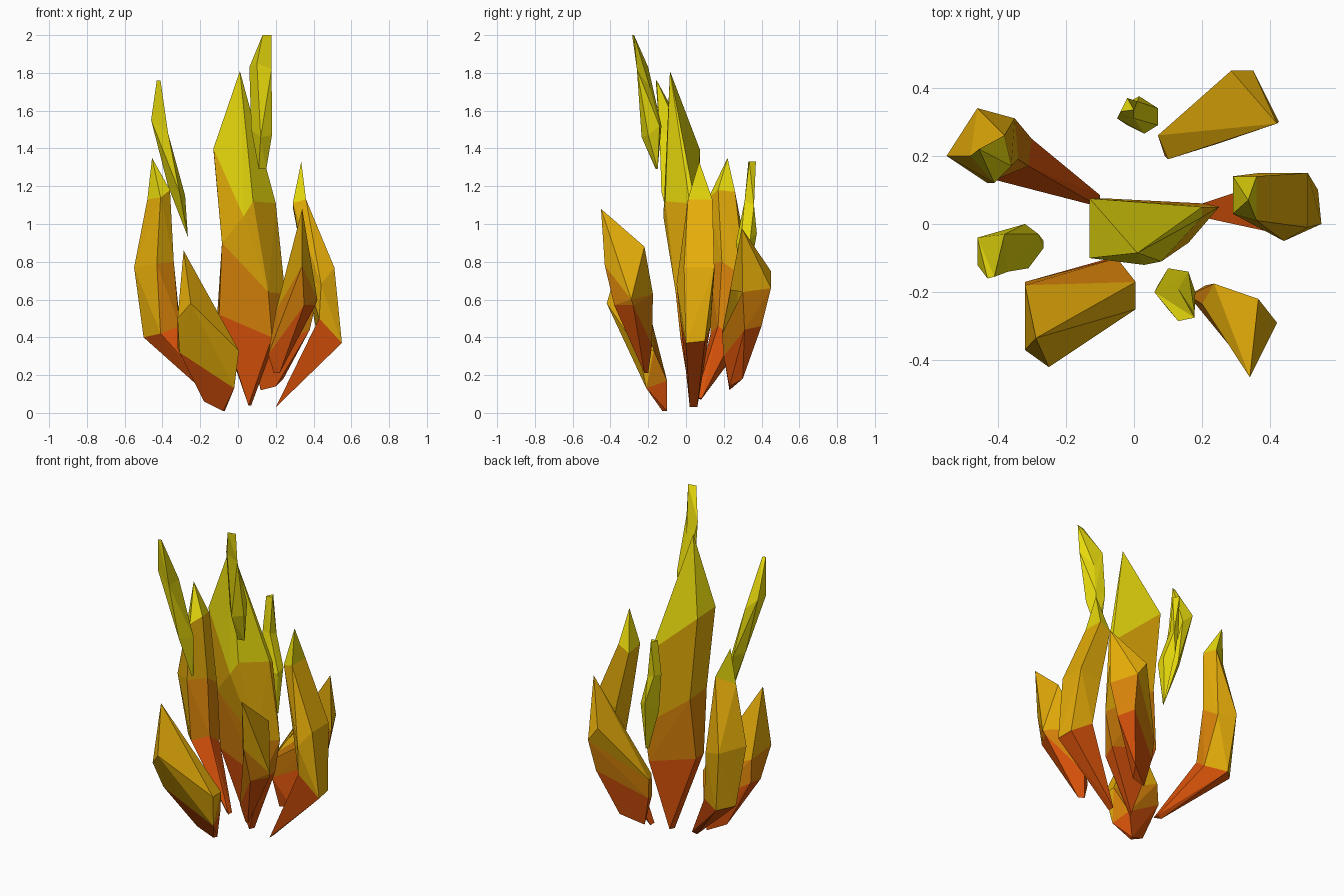
import bpy, bmesh

# Flame colours, from the root to the tip
COLOURS = {
    "ember_red": (0.68, 0.083, 0.003),
    "orange": (0.70, 0.23, 0.003),
    "amber": (0.85, 0.45, 0.003),
    "yellow": (0.84, 0.73, 0.004),
}
MATS = []
for mat_name, rgb in COLOURS.items():
    m = bpy.data.materials.new(mat_name)
    m.diffuse_color = (*rgb, 1)
    MATS.append(m)
RED, ORANGE, AMBER, YELLOW = range(4)


def hull_faces(points):
    """Outer triangles of a point set, as index tuples."""
    bm = bmesh.new()
    index = {}
    for i, p in enumerate(points):
        index[bm.verts.new(p)] = i
    bmesh.ops.convex_hull(bm, input=list(bm.verts))
    faces = [tuple(index[v] for v in f.verts) for f in bm.faces]
    bm.free()
    return faces


def shard(name, rings, colours, rule=None):
    """Faceted shard: skins neighbouring rings, one colour per section.
    rule(section, centre, normal) may turn a face orange."""
    bm = bmesh.new()
    verts = [[bm.verts.new(p) for p in ring] for ring in rings]
    last = len(rings) - 1
    section = {}
    for s, colour in enumerate(colours):
        pool = verts[s] + verts[s + 1]
        cut = len(verts[s])
        for tri in hull_faces([v.co for v in pool]):
            in_low = all(i < cut for i in tri)
            in_high = all(i >= cut for i in tri)
            # leave out the walls between two sections
            if (in_low and s > 0) or (in_high and s + 1 < last):
                continue
            corner = [pool[i] for i in tri]
            if bm.faces.get(corner) is None:
                face = bm.faces.new(corner)
                face.material_index = colour
                section[face] = s
    bmesh.ops.delete(bm, geom=[v for v in bm.verts if not v.link_faces], context='VERTS')
    bmesh.ops.recalc_face_normals(bm, faces=bm.faces)
    if rule:
        for face, s in section.items():
            if rule(s, face.calc_center_median(), face.normal):
                face.material_index = ORANGE
    bmesh.ops.dissolve_limit(bm, angle_limit=0.03, verts=bm.verts, edges=bm.edges,
                             delimit={'MATERIAL'})
    mesh = bpy.data.meshes.new(name)
    bm.to_mesh(mesh)
    bm.free()
    for m in MATS:
        mesh.materials.append(m)
    bpy.context.collection.objects.link(bpy.data.objects.new(name, mesh))


# Tall middle flame
shard("centre_flame", [
    [(.055, .03, .04), (.07, .06, .04)],
    [(-.11, .06, .52), (-.10, -.03, .52), (.18, -.03, .40), (.21, .06, .42)],
    [(-.08, .075, .88), (-.085, -.08, .90), (.16, -.055, .64), (.25, .05, .63)],
    [(-.13, .075, 1.39), (-.13, -.10, 1.40), (.03, -.12, 1.04), (.08, -.11, 1.12),
     (.20, .02, 1.11), (.20, .05, 1.10)],
    [(.01, -.085, 1.81)],
], [RED, ORANGE, AMBER, YELLOW])

# Curved flame at the back left, its inner side orange low down
shard("back_left_flame", [
    [(-.10, .05, .08), (-.10, .085, .08), (-.13, .08, .07)],
    [(-.50, .23, .40), (-.41, .13, .42), (-.31, .17, .46), (-.30, .25, .40), (-.42, .31, .38)],
    [(-.55, .20, .77), (-.43, .12, .79), (-.34, .19, .80), (-.35, .31, .72), (-.46, .34, .75)],
    [(-.48, .20, 1.13), (-.41, .12, 1.14), (-.36, .17, 1.18), (-.38, .26, 1.17)],
    [(-.455, .22, 1.35)],
], [RED, AMBER, AMBER, YELLOW], lambda s, c, n: s == 1 and n.x - n.y > 0.1 and n.x > -0.4)

# Curved flame on the right
shard("right_flame", [
    [(.20, .02, .03), (.20, .06, .03)],
    [(.55, 0, .37), (.54, .10, .38), (.41, .13, .46), (.43, -.03, .50)],
    [(.51, -.01, .77), (.51, .15, .77), (.37, .15, .74), (.44, -.05, .68), (.36, .02, .72)],
    [(.36, .01, 1.13), (.36, .14, 1.13), (.29, .14, 1.09), (.29, .03, 1.11)],
    [(.335, .07, 1.33)],
], [RED, AMBER, AMBER, YELLOW])

# Squat flames sloping in toward the middle
shard("front_left_flame", [
    [(-.07, -.10, .01), (-.08, -.125, .01), (-.18, -.14, .06), (-.24, -.20, .18)],
    [(-.32, -.17, .34), (-.31, -.28, .32), (-.02, -.21, .13), (-.05, -.10, .17)],
    [(-.32, -.37, .50), (-.25, -.42, .58), (-.288, -.335, .86), (-.25, -.26, .65),
     (-.32, -.18, .48), (.005, -.25, .33), (.005, -.17, .33)],
], [RED, AMBER], lambda s, c, n: s == 1 and ((c.y > -0.195 and n.y > 0.3)
                                             or (c.z < 0.47 and n.x < -0.5)))

shard("front_right_flame", [
    [(.19, -.20, .21), (.22, -.22, .21)],
    [(.16, -.21, .31), (.21, -.18, .36), (.41, -.28, .57), (.35, -.38, .57)],
    [(.20, -.235, .54), (.235, -.175, .63), (.42, -.29, .60), (.34, -.43, .78)],
    [(.34, -.45, 1.08), (.365, -.22, .88)],
], [RED, ORANGE, AMBER])

shard("back_right_flame", [
    [(.12, .23, .12), (.20, .23, .14), (.24, .30, .18)],
    [(.09, .20, .30), (.08, .25, .30), (.33, .40, .46), (.38, .31, .44)],
    [(.10, .19, .42), (.07, .26, .42), (.25, .237, .65), (.35, .45, .66), (.425, .30, .64)],
    [(.285, .45, .75), (.42, .295, .98)],
], [RED, ORANGE, AMBER])

# Loose sparks floating around the flames
shard("front_spark", [
    [(.11, -.16, 1.29), (.15, -.15, 1.29)],
    [(.07, -.18, 1.50), (.12, -.235, 1.46), (.18, -.20, 1.47), (.16, -.14, 1.52), (.10, -.13, 1.52)],
    [(.06, -.20, 1.83), (.10, -.25, 1.85), (.178, -.26, 1.82), (.13, -.19, 1.72)],
    [(.13, -.285, 2.0), (.178, -.275, 2.0)],
], [YELLOW] * 3)

shard("left_spark", [
    [(-.265, -.05, .93), (-.265, -.07, .93)],
    [(-.37, -.05, 1.20), (-.32, 0, 1.18), (-.28, -.03, 1.15), (-.31, -.13, 1.17)],
    [(-.46, -.04, 1.55), (-.46, -.12, 1.55), (-.37, -.14, 1.48), (-.38, -.03, 1.48)],
    [(-.43, -.16, 1.76), (-.41, -.155, 1.76)],
], [YELLOW] * 3)

shard("back_spark", [
    [(.04, .30, .64), (.05, .32, .64)],
    [(-.02, .29, .88), (.03, .265, .90), (.07, .29, .90), (.07, .34, .92), (.015, .375, .95)],
    [(-.05, .31, 1.12), (0, .31, 1.12), (.01, .36, 1.10), (-.03, .35, 1.12)],
    [(-.04, .33, 1.33), (.0, .335, 1.33), (-.02, .37, 1.33)],
], [YELLOW] * 3)
